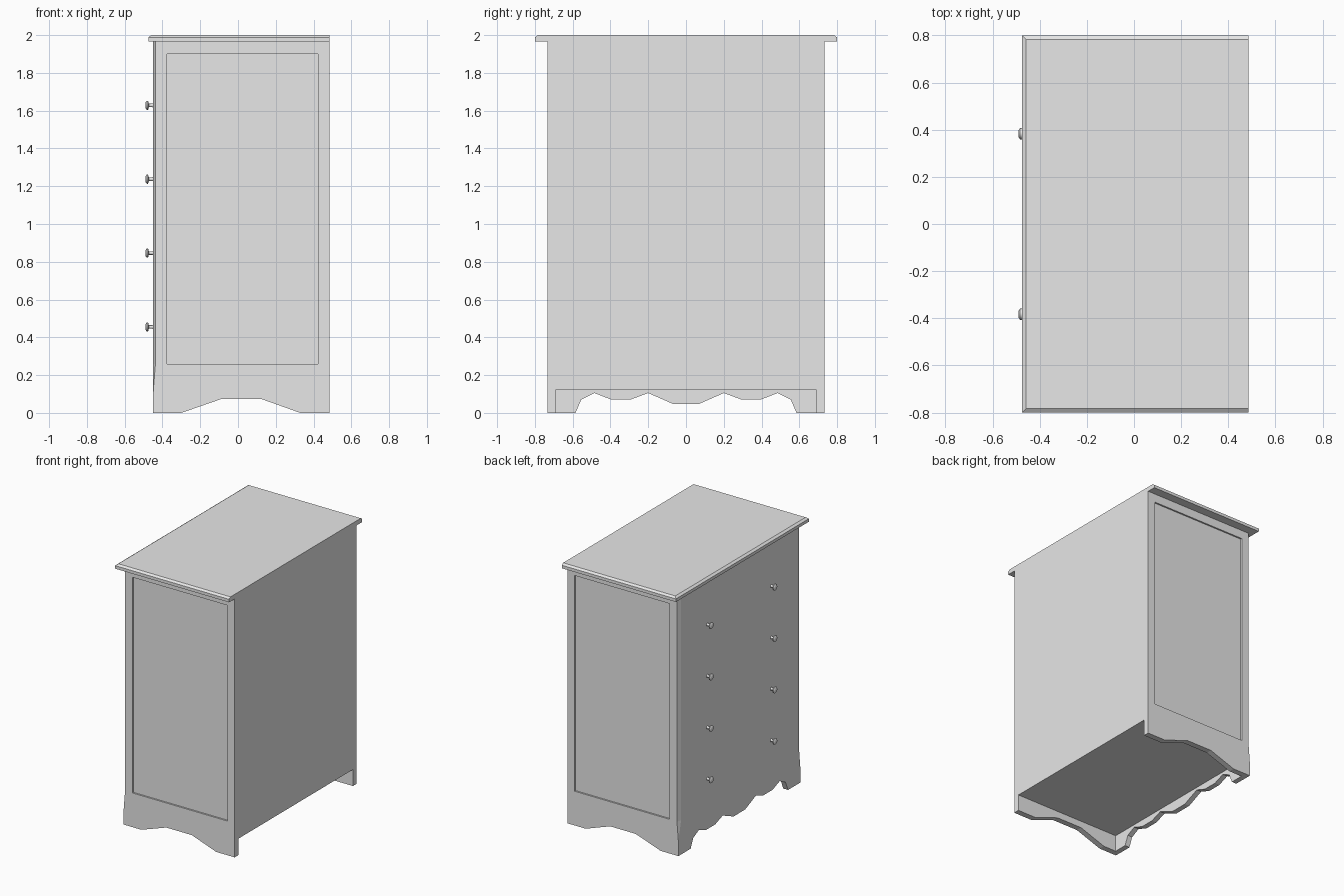
import bpy, bmesh, math
from mathutils import Vector

cube = bpy.data.objects.get("Cube")
if cube:
    bpy.data.objects.remove(cube, do_unlink=True)

grey = bpy.data.materials.new("plain_grey")
grey.use_nodes = True
grey.diffuse_color = (0.8, 0.8, 0.8, 1)
grey.node_tree.nodes["Principled BSDF"].inputs["Base Color"].default_value = grey.diffuse_color

# Main dimensions: drawers face -x
FRONT, BACK = -0.449, 0.485
OUTER, INNER = 0.733, 0.688
FLOOR, UNDER_TOP = 0.125, 1.965


def finish(name, bm):
    bmesh.ops.recalc_face_normals(bm, faces=bm.faces)
    mesh = bpy.data.meshes.new(name)
    bm.to_mesh(mesh)
    bm.free()
    mesh.materials.append(grey)
    obj = bpy.data.objects.new(name, mesh)
    bpy.context.collection.objects.link(obj)
    return obj


def prism(name, outline, shift):
    """Extrude a closed outline along shift."""
    bm = bmesh.new()
    face = bm.faces.new([bm.verts.new(p) for p in outline])
    new = bmesh.ops.extrude_face_region(bm, geom=[face], use_keep_orig=True)
    moved = [g for g in new["geom"] if isinstance(g, bmesh.types.BMVert)]
    bmesh.ops.translate(bm, verts=moved, vec=shift)
    return finish(name, bm)


def box(name, x, y, z):
    outline = [(x[0], y[0], z[0]), (x[1], y[0], z[0]), (x[1], y[1], z[0]), (x[0], y[1], z[0])]
    return prism(name, outline, (0, 0, z[1] - z[0]))


def hull(name, points):
    bm = bmesh.new()
    verts = [bm.verts.new(p) for p in points]
    bmesh.ops.convex_hull(bm, input=verts)
    bmesh.ops.dissolve_limit(bm, angle_limit=0.01, verts=bm.verts, edges=bm.edges)
    return finish(name, bm)


def cut(obj, cutter):
    cutter.hide_render = True
    mod = obj.modifiers.new("cut", 'BOOLEAN')
    mod.operation, mod.solver, mod.object = 'DIFFERENCE', 'EXACT', cutter
    bpy.context.view_layer.objects.active = obj
    bpy.ops.object.modifier_apply(modifier=mod.name)
    bpy.data.objects.remove(cutter, do_unlink=True)


def corner_cutter(s):
    """Wedge for a chamfered front corner that tapers out near the foot."""
    corner = Vector((FRONT, s * OUTER, 0))
    b, c = corner + Vector((0.012, 0, 0)), corner + Vector((0, -s * 0.033, 0))
    run = 2 * (corner - (b + c) / 2)
    ends = [b + (b - c) * 0.5, c + (c - b) * 0.5]
    out = corner + Vector((-0.06, s * 0.06, 0))
    up = Vector((0, 0, 1))
    points = [p + up * 2.1 for p in ends + [out]]
    points += [p + up * 0.26 for p in ends]
    points += [p + run - up * 0.04 for p in ends] + [out - up * 0.04]
    return hull("corner_cutter", points)


# Side panels with shaped feet, recessed field and chamfered front corner
side_profile = [(FRONT, 0), (-0.30, 0), (-0.09, 0.073), (0.125, 0.073), (0.33, 0),
                (BACK, 0), (BACK, UNDER_TOP), (FRONT, UNDER_TOP)]
for s, label in ((1, "left"), (-1, "right")):
    side = prism(label + "_side_panel", [(x, s * INNER, z) for x, z in side_profile],
                 (0, s * (OUTER - INNER), 0))
    cut(side, box("field_cutter", (-0.375, 0.424),
                  sorted((s * (OUTER - 0.012), s * (OUTER + 0.05))), (0.26, 1.9)))
    cut(side, corner_cutter(s))

# Drawer front with scalloped apron
half = [(0.07, 0.048), (0.2, 0.105), (0.29, 0.072), (0.4, 0.072), (0.485, 0.105),
        (0.555, 0.07), (0.585, 0), (INNER, 0), (INNER, UNDER_TOP)]
wave = half + [(-y, z) for y, z in reversed(half)]
prism("drawer_front", [(FRONT, y, z) for y, z in wave], (0.04, 0, 0))

# Carcass behind the drawer front
box("carcass", (FRONT + 0.04, BACK), (-INNER, INNER), (FLOOR, UNDER_TOP))

# Top board with bevelled front and side edges, flush at the back
board = []
for z, inset in ((UNDER_TOP, 0), (1.988, 0), (2.0, 0.017)):
    for s in (1, -1):
        board += [(-0.475 + inset, s * (0.8 - inset), z), (BACK, s * (0.8 - inset), z)]
hull("top_board", board)

# Turned knobs, two per drawer
knob_profile = [(0, 0.012), (0.005, 0.009), (0.023, 0.009), (0.027, 0.024),
                (0.034, 0.024), (0.04, 0.016), (0.041, 0)]
for row in range(4):
    for s, label in ((1, "left"), (-1, "right")):
        bm = bmesh.new()
        verts = [bm.verts.new((-d, 0, r)) for d, r in knob_profile]
        edges = [bm.edges.new(pair) for pair in zip(verts, verts[1:])]
        bmesh.ops.spin(bm, geom=verts + edges, cent=(0, 0, 0), axis=(1, 0, 0),
                       angle=math.tau, steps=16, use_merge=True)
        bmesh.ops.remove_doubles(bm, verts=bm.verts, dist=0.0001)
        knob = finish(f"knob_{row + 1}_{label}", bm)
        knob.location = (FRONT, s * 0.383, 0.455 + row * 0.391)
        bpy.ops.object.select_all(action='DESELECT')
        knob.select_set(True)
        bpy.context.view_layer.objects.active = knob
        bpy.ops.object.shade_smooth_by_angle(angle=math.radians(35))
